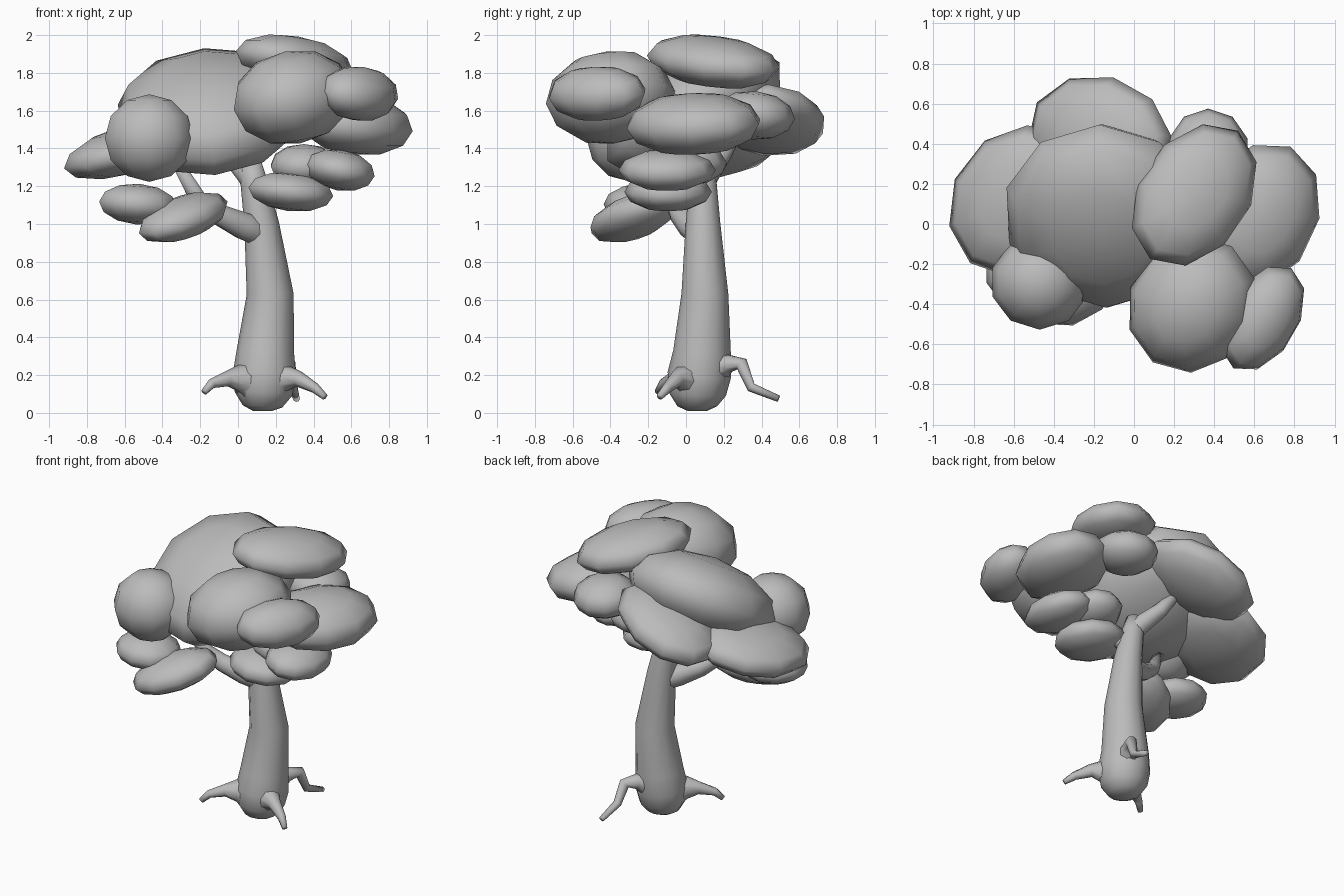
import bpy, bmesh
from math import radians, cos, sin, pi
from mathutils import Vector, Euler

cube = bpy.data.objects.get("Cube")
if cube:
    bpy.data.objects.remove(cube)

# One flat grey for the whole tree
grey = bpy.data.materials.new("plain_grey")
grey.use_nodes = True
colour = (0.5, 0.5, 0.5, 1)
grey.diffuse_color = colour
grey.node_tree.nodes["Principled BSDF"].inputs["Base Color"].default_value = colour


def finish(bm, name):
    bmesh.ops.recalc_face_normals(bm, faces=bm.faces)
    mesh = bpy.data.meshes.new(name)
    for face in bm.faces:
        face.smooth = True
    bm.to_mesh(mesh)
    bm.free()
    mesh.materials.append(grey)
    obj = bpy.data.objects.new(name, mesh)
    bpy.context.collection.objects.link(obj)


def clump(name, centre, radii, tilt=(0, 0, 0)):
    """Low-poly leaf mass: a squashed, tilted ball."""
    bm = bmesh.new()
    bmesh.ops.create_uvsphere(bm, u_segments=10, v_segments=6, radius=1.03)
    turn = Euler([radians(a) for a in tilt])
    for v in bm.verts:
        v.co = Vector(a * b for a, b in zip(v.co, radii))
        v.co.rotate(turn)
        v.co += Vector(centre)
    finish(bm, name)


def limb(name, points, sides=10):
    """Tapered tube through (x, y, z, radius) points."""
    bm = bmesh.new()
    path = [Vector(p[:3]) for p in points]
    rings = []
    for i, p in enumerate(path):
        along = path[min(i + 1, len(path) - 1)] - path[max(i - 1, 0)]
        turn = Vector((0, 0, 1)).rotation_difference(along)
        r = points[i][3]
        rings.append([bm.verts.new(p + turn @ Vector((r * cos(2 * pi * k / sides),
                                                      r * sin(2 * pi * k / sides), 0)))
                      for k in range(sides)])
    for low, high in zip(rings, rings[1:]):
        for k in range(sides):
            n = (k + 1) % sides
            bm.faces.new((low[k], low[n], high[n], high[k]))
    bm.faces.new(rings[0])
    bm.faces.new(rings[-1])
    finish(bm, name)


# Trunk with a rounded foot, forking into the crown
limb("trunk", [(.13, .06, .01, .05), (.13, .06, .035, .105), (.135, .06, .1, .152),
               (.14, .07, .2, .168), (.145, .085, .32, .153), (.17, .1, .63, .124),
               (.125, .09, 1, .092), (.085, .09, 1.22, .072), (.07, .09, 1.32, .055)], 12)

# Branches
limb("back_branch", [(.1, .08, 1.16, .05), (.06, .11, 1.26, .066), (-.05, .2, 1.38, .05),
                     (-.13, .28, 1.51, .03)])
limb("left_branch", [(.18, .13, .9, .03), (.12, .08, .945, .07), (.03, .03, .99, .075),
                     (-.1, -.03, 1.05, .058), (-.21, -.07, 1.13, .045),
                     (-.32, -.13, 1.32, .03)])
limb("right_branch", [(.1, .09, 1.1, .05), (.2, .02, 1.17, .045), (.33, -.05, 1.24, .03)])

# Roots flare out of the foot
limb("left_root", [(.13, .06, .14, .1), (.06, .01, .165, .1), (.01, -.02, .185, .075),
                   (-.06, -.065, .18, .04), (-.14, -.12, .155, .026),
                   (-.18, -.15, .11, .018)], 8)
limb("right_root", [(.14, .06, .14, .1), (.2, .02, .165, .1), (.25, -.01, .185, .075),
                    (.32, -.05, .18, .042), (.41, -.1, .13, .027), (.46, -.14, .085, .018)], 8)
limb("back_root", [(.14, .09, .18, .1), (.19, .165, .235, .08), (.225, .225, .26, .05),
                   (.27, .295, .26, .036), (.29, .345, .135, .027), (.31, .49, .075, .018)], 8)

# Upper crown
clump("main_crown", (-.15, .04, 1.595), (.49, .51, .245), (30, -5, 0))
clump("top_crown", (.3, .145, 1.86), (.27, .38, .13), (-8, 4, -35))
clump("front_crown", (.29, -.4, 1.67), (.31, .345, .24), (10, -5, -35))
clump("front_side_crown", (.64, -.47, 1.69), (.18, .28, .14), (0, 14, -30))
clump("right_crown", (.62, .04, 1.53), (.29, .37, .16), (0, 8, -25))
clump("back_right_crown", (.37, .36, 1.575), (.2, .21, .125), (-5, 0, 0))
clump("back_crown", (-.17, .43, 1.55), (.38, .3, .13), (4, -22, -14))
clump("left_crown", (-.575, .115, 1.395), (.33, .39, .125), (12, -10, -40))
clump("front_left_crown", (-.47, -.29, 1.455), (.24, .23, .225))

# Low hanging clumps
clump("low_left_outer_clump", (-.53, -.23, 1.105), (.21, .2, .105), (0, 4, 0))
clump("low_left_inner_clump", (-.29, -.28, 1.035), (.28, .19, .105), (0, -18, 42))
clump("low_right_clump", (.28, -.095, 1.17), (.23, .225, .1), (0, 6, 0))
clump("low_right_upper_clump", (.35, 0, 1.31), (.18, .21, .11), (4, 0, 0))
clump("low_right_outer_clump", (.54, -.1, 1.285), (.19, .25, .105), (0, 10, 0))
